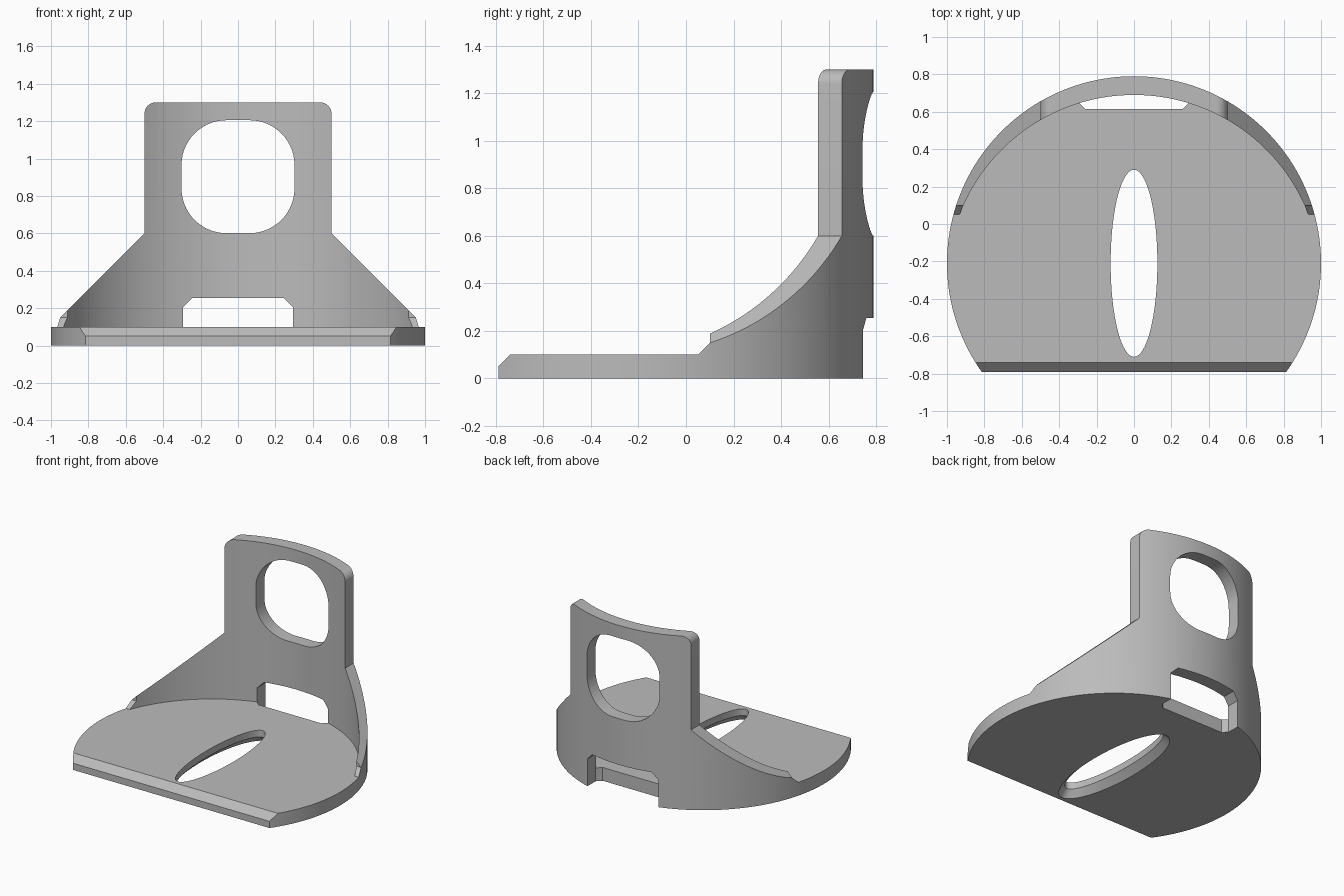
import bpy, bmesh, math

if "Cube" in bpy.data.objects:
    bpy.data.objects.remove(bpy.data.objects["Cube"])

CY = -0.21          # centre of the round base
SHIFT = 0.10        # front-to-back thickness of the curved wall

grey = bpy.data.materials.new("plain grey")
grey.diffuse_color = (0.5, 0.5, 0.5, 1)
grey.use_nodes = True
grey.node_tree.nodes["Principled BSDF"].inputs["Base Color"].default_value = grey.diffuse_color


def loft(name, rings):
    """Closed solid through a stack of matching point rings."""
    bm = bmesh.new()
    vs = [[bm.verts.new(p) for p in ring] for ring in rings]
    n = len(vs[0])
    for a, b in zip(vs, vs[1:]):
        for i in range(n):
            j = (i + 1) % n
            bm.faces.new((a[i], a[j], b[j], b[i]))
    bm.faces.new(vs[0][::-1])
    bm.faces.new(vs[-1])
    bmesh.ops.recalc_face_normals(bm, faces=bm.faces[:])
    me = bpy.data.meshes.new(name)
    bm.to_mesh(me)
    bm.free()
    me.materials.append(grey)
    ob = bpy.data.objects.new(name, me)
    bpy.context.collection.objects.link(ob)
    return ob


def prism(name, pts, plane, lo, hi):
    """Extrude a 2D outline drawn in the named plane."""
    place = {"xy": lambda a, b, h: (a, b, h),
             "xz": lambda a, b, h: (a, h, b),
             "yz": lambda a, b, h: (h, a, b)}[plane]
    return loft(name, [[place(a, b, h) for a, b in pts] for h in (lo, hi)])


def boolean(ob, cutter, operation="DIFFERENCE"):
    """Apply a boolean and remove the cutter."""
    cutter.hide_render = True
    mod = ob.modifiers.new("cut", "BOOLEAN")
    mod.operation, mod.object, mod.solver = operation, cutter, "EXACT"
    bpy.context.view_layer.update()
    deps = bpy.context.evaluated_depsgraph_get()
    me = bpy.data.meshes.new_from_object(ob.evaluated_get(deps))
    ob.modifiers.clear()
    ob.data = me
    bpy.data.objects.remove(cutter, do_unlink=True)


def arc(cx, cy, r, a0, a1, n):
    return [(cx + r * math.cos(math.radians(a0 + (a1 - a0) * i / n)),
             cy + r * math.sin(math.radians(a0 + (a1 - a0) * i / n)))
            for i in range(n + 1)]


def ellipse(rx, ry, z, n=96):
    return [(rx * math.cos(2 * math.pi * i / n),
             CY + ry * math.sin(2 * math.pi * i / n), z) for i in range(n)]


# Base: round plate with a straight, chamfered front edge
base = prism("base_plate", arc(0, CY, 1, 0, 360, 180)[:-1], "xy", 0, 0.1)
boolean(base, prism("front_trim", [(-0.79, -0.1), (-0.79, 0.05), (-0.64, 0.2),
                                   (2, 0.2), (2, -0.1)], "yz", -2, 2), "INTERSECT")

# Oval hole, flared on the underside
boolean(base, loft("oval_cutter", [ellipse(0.185, 0.56, -0.01),
                                   ellipse(0.125, 0.5, 0.05),
                                   ellipse(0.125, 0.5, 0.2)]))

# Notch at the back of the base
boolean(base, prism("notch_cutter", [(-0.26, 0.615), (0.26, 0.615), (0.295, 0.65),
                                     (0.295, 1), (-0.295, 1), (-0.295, 0.65)],
                    "xy", -0.1, 0.3))

# Wall: crescent between two equal arcs, one shifted forward
outer = arc(0, CY, 1, 10, 170, 80)
inner = [(x, y - SHIFT) for x, y in reversed(outer)]
wall = prism("back_wall", outer + inner, "xy", 0.1, 1.5)

# Front outline of the wall: sloped shoulders, rounded upright
boolean(wall, prism("outline_cutter",
                    [(-1.2, -0.1), (1.2, -0.1), (0.5, 0.6)]
                    + arc(0.44, 1.24, 0.06, 0, 90, 10)
                    + arc(-0.44, 1.24, 0.06, 90, 180, 10)
                    + [(-0.5, 0.6)], "xz", -2, 2), "INTERSECT")

# Trimmed wall ends with a sloped foot
boolean(wall, prism("end_cutter", [(-1, 0.05), (0, 0.05), (0.1, 0.15),
                                   (0.1, 2), (-1, 2)], "yz", -2, 2))

# Rounded window
w, r = 0.302, 0.24
window = []
for sx, sz, a in ((1, 1, 0), (-1, 1, 90), (-1, -1, 180), (1, -1, 270)):
    window += arc(sx * (w - r), 0.903 + sz * (w - r), r, a, a + 90, 14)
boolean(wall, prism("window_cutter", window, "xz", 0.2, 1.2))

# Slot at the foot of the wall
boolean(wall, prism("slot_cutter", [(-0.295, -0.1), (0.295, -0.1), (0.295, 0.205),
                                    (0.245, 0.255), (-0.245, 0.255),
                                    (-0.295, 0.205)], "xz", 0.2, 1.2))

# Drop the hidden underside of the wall where it meets the base
bm = bmesh.new()
bm.from_mesh(wall.data)
hidden = [f for f in bm.faces if f.normal.z < -0.99 and f.calc_center_median().z < 0.11]
bmesh.ops.delete(bm, geom=hidden, context="FACES")
bm.to_mesh(wall.data)
bm.free()

# Smooth curves, keep sharp edges
for ob in (base, wall):
    bpy.ops.object.select_all(action="DESELECT")
    ob.select_set(True)
    bpy.context.view_layer.objects.active = ob
    bpy.ops.object.shade_smooth_by_angle(angle=math.radians(25))
